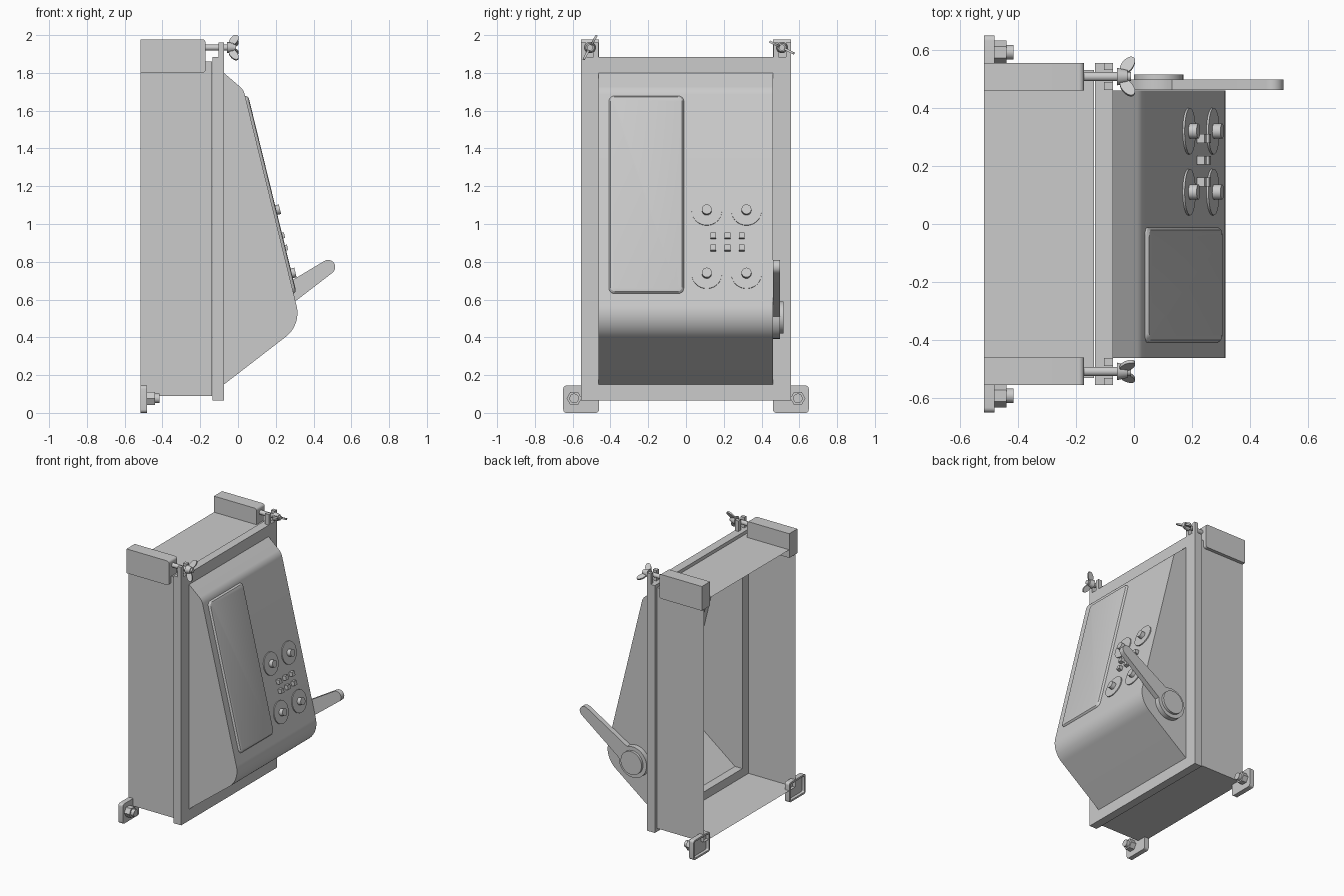
import bpy, bmesh
from math import sin, cos, tan, pi, radians, acos
from mathutils import Vector, Matrix

if "Cube" in bpy.data.objects:
    bpy.data.objects.remove(bpy.data.objects["Cube"])


def frame(origin, ax, ay):
    """Local axes: ax, ay in the outline plane, ax x ay along the depth."""
    ax, ay = Vector(ax).normalized(), Vector(ay).normalized()
    m = Matrix((ax, ay, ax.cross(ay))).transposed().to_4x4()
    m.translation = Vector(origin)
    return m


def loft(name, rings, m, cap0=True, cap1=True, smooth=True):
    """Skin equal-length outlines; each ring is (outline, depth)."""
    bm = bmesh.new()
    vs = [[bm.verts.new(m @ Vector((p[0], p[1], h))) for p in pts] for pts, h in rings]
    n = len(vs[0])
    for a, b in zip(vs, vs[1:]):
        for i in range(n):
            j = (i + 1) % n
            bm.faces.new((a[i], a[j], b[j], b[i]))
    if cap0:
        bm.faces.new(vs[0][::-1])
    if cap1:
        bm.faces.new(vs[-1])
    bmesh.ops.recalc_face_normals(bm, faces=bm.faces)
    me = bpy.data.meshes.new(name)
    bm.to_mesh(me)
    bm.free()
    ob = bpy.data.objects.new(name, me)
    bpy.context.collection.objects.link(ob)
    if smooth:
        bpy.ops.object.select_all(action='DESELECT')
        bpy.context.view_layer.objects.active = ob
        ob.select_set(True)
        bpy.ops.object.shade_smooth_by_angle(angle=radians(25))
    return ob


def fillet(pts, radii, steps=8):
    """Round the corners of a closed 2D outline."""
    out = []
    for i, (p, r) in enumerate(zip(pts, radii)):
        p = Vector(p)
        if r == 0:
            out.append(p)
            continue
        a = (Vector(pts[i - 1]) - p).normalized()
        b = (Vector(pts[(i + 1) % len(pts)]) - p).normalized()
        half = acos(a.dot(b)) / 2
        c = p + (a + b).normalized() * (r / sin(half))
        s, e = p + a * (r / tan(half)) - c, p + b * (r / tan(half)) - c
        sweep = pi - 2 * half
        for k in range(steps + 1):
            t = k / steps
            out.append(c + (s * sin((1 - t) * sweep) + e * sin(t * sweep)) / sin(sweep))
    return out


def rect(x0, x1, y0, y1, r=0.0, steps=6):
    return fillet([(x0, y0), (x1, y0), (x1, y1), (x0, y1)], [r] * 4, steps)


def circle(r, n=32, cx=0, cy=0):
    return [(cx + r * cos(2 * pi * i / n), cy + r * sin(2 * pi * i / n)) for i in range(n)]


X, Y, Z = (1, 0, 0), (0, 1, 0), (0, 0, 1)
ALONG_X = frame((0, 0, 0), Y, Z)      # outline (y, z), depth x

# Open-backed case made of sheet walls
case = rect(-0.53, 0.53, 0.09, 1.86)
loft("case_walls", [(case, -0.517), (case, -0.137)], ALONG_X, False, False, False)

# Front frame ring around the hood opening
outer, inner = rect(-0.555, 0.555, 0.066, 1.883), rect(-0.462, 0.46, 0.15, 1.8)
loft("front_frame", [(outer, -0.135), (outer, -0.073), (inner, -0.073),
                     (inner, -0.135), (outer, -0.135)], ALONG_X, False, False, False)

# Sloped hood: side profile (x, z), open at the back
profile = fillet([(-0.075, 1.8), (0.03, 1.71), (0.335, 0.466), (-0.075, 0.15)],
                 [0, 0.08, 0.16, 0], 12)
hood = loft("hood", [(profile, -0.46), (profile, 0.462)], frame((0, 0, 0), X, Z))
bm = bmesh.new()
bm.from_mesh(hood.data)
bmesh.ops.delete(bm, geom=[f for f in bm.faces if all(v.co.x < -0.07 for v in f.verts)],
                 context='FACES_ONLY')
bm.to_mesh(hood.data)
bm.free()

# Everything on the slope is placed by its world y and z
UP = (-0.305, 0, 1.244)


def on_slope(y, z):
    return frame((0.03 + 0.305 * (1.71 - z) / 1.244, y, z), Y, UP)


# Raised panel with sloped edges
panel = on_slope(-0.21, 1.155)
rings = [(rect(-0.2 + d, 0.2 - d, -0.54 + d, 0.54 - d, 0.03 - d / 2), h)
         for d, h in ((0, -0.005), (0.003, 0.005), (0.01, 0.013), (0.022, 0.016))]
loft("raised_panel", rings, panel, False, True)

# Dials and push buttons
for z in (1.07, 0.735):
    for y in (0.11, 0.32):
        m = on_slope(y, z)
        loft("dial_disc", [(circle(0.08, 40), -0.003), (circle(0.08, 40), 0.007)], m, False)
        loft("dial_knob", [(circle(0.026, 24), 0.0), (circle(0.026, 24), 0.036)], m, False)
for z in (0.935, 0.87):
    for y in (0.145, 0.22, 0.295):
        sq = rect(-0.015, 0.015, -0.015, 0.015)
        loft("push_button", [(sq, 0), (sq, 0.027)], on_slope(y, z), False, True, False)

# Side lever: round hub, tapered arm, raised cap
hub, tip = Vector((0.085, 0.505)), Vector((0.477, 0.772))
d = (tip - hub).normalized()
n = Vector((-d.y, d.x))
lever = frame((0, 0, 0), X, Z)


def arc(c, r, a0, a1, k):
    return [c + r * (cos(a0 + (a1 - a0) * i / k) * d + sin(a0 + (a1 - a0) * i / k) * n)
            for i in range(k + 1)]


outline = arc(hub, 0.113, radians(32), radians(328), 32) + arc(tip, 0.038, -pi / 2, pi / 2, 12)
loft("lever_arm", [(outline, -0.461), (outline, -0.498)], lever)
cap = circle(0.085, 40, *hub)
loft("lever_cap", [(cap, -0.495), (cap, -0.516)], lever)

# Parts repeated on both sides
for s, wing_angle in ((-1, 62), (1, -26)):
    # Top corner block
    block = fillet([(-0.517, 1.8), (-0.172, 1.8), (-0.172, 1.978), (-0.517, 1.978)],
                   [0, 0.018, 0.018, 0])
    loft("corner_block", [(block, -s * 0.46), (block, -s * 0.555)], lever)
    # Forked ear on the frame
    for a, b in ((0.462, 0.49), (0.53, 0.555)):
        prong = rect(min(s * a, s * b), max(s * a, s * b), 1.87, 1.96)
        loft("fork_prong", [(prong, -0.103), (prong, -0.073)], ALONG_X, smooth=False)
    # Clamp bolt with wing nut
    zc = 1.934
    m = frame((0, s * 0.508, zc), Y, Z)
    loft("clamp_bolt", [(circle(0.016, 20), -0.18), (circle(0.016, 20), -0.01)], m)
    loft("wing_nut_hub", [(circle(0.03, 24), -0.058), (circle(0.022, 24), -0.022)], m)
    w = radians(wing_angle)
    t = radians(55)
    for k in (1, -1):
        direction = (0, k * cos(w), k * sin(w))
        lobe = [(-0.023 + 0.036 * cos(t) * p - 0.02 * sin(t) * q,
                 0.042 + 0.036 * sin(t) * p + 0.02 * cos(t) * q) for p, q in circle(1, 28)]
        loft("wing_nut_wing", [(lobe, -0.006), (lobe, 0.006)],
             frame((0, s * 0.508, zc), X, direction))
    # Foot bracket, hollow from behind, with its bolt
    y0, y1 = sorted((s * 0.46, s * 0.65))
    rim = rect(y0, y1, 0.0, 0.145, 0.018)
    hollow = rect(y0 + 0.013, y1 - 0.013, 0.013, 0.132, 0.008)
    loft("foot_bracket", [(hollow, -0.495), (hollow, -0.517), (rim, -0.517), (rim, -0.481)],
         ALONG_X)
    m = frame((0, s * 0.592, 0.077), Y, Z)
    loft("foot_bolt_head", [(circle(0.04, 6), -0.482), (circle(0.04, 6), -0.44)], m)
    loft("foot_bolt_stud", [(circle(0.025, 24), -0.445), (circle(0.025, 24), -0.416)], m)
